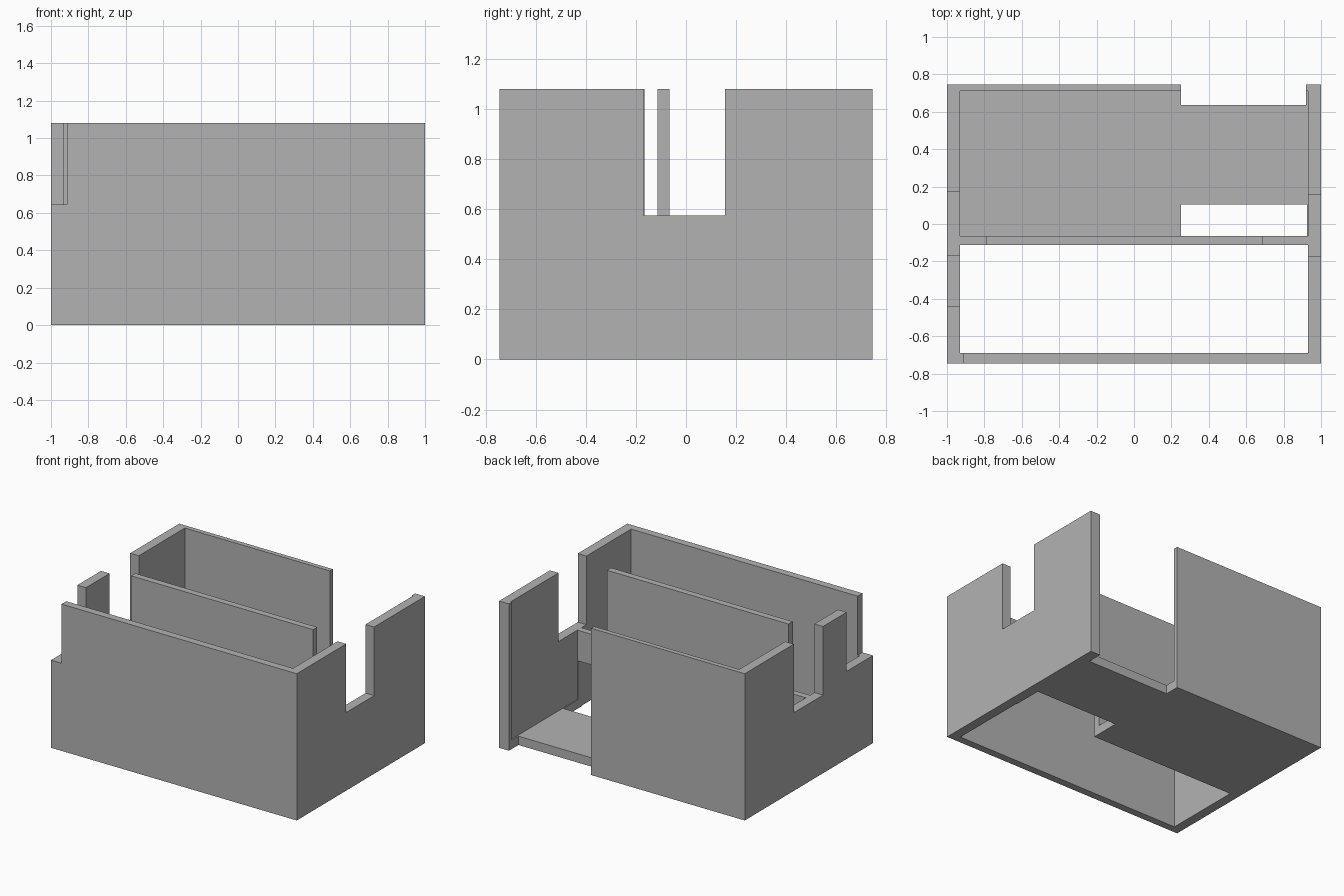
import bpy

if "Cube" in bpy.data.objects:
    bpy.data.objects.remove(bpy.data.objects["Cube"])

grey = bpy.data.materials.new("plain grey")
grey.use_nodes = True
color = (0.45, 0.45, 0.45, 1)
grey.diffuse_color = color
grey.node_tree.nodes["Principled BSDF"].inputs["Base Color"].default_value = color

LOW, HIGH = -0.2, 1.3      # beyond the bottom and the top
W, D, H = 1.0, 0.745, 1.08  # half width, half depth, height
INNER = 0.93               # inside face of the side walls
DIV_F, DIV_B = -0.113, -0.065  # front and back of the divider
FLOOR, SEAT = 0.065, 0.575
OUT = 1.2


def box(name, x, y, z):
    bpy.ops.mesh.primitive_cube_add(size=1, location=[sum(r) / 2 for r in (x, y, z)])
    ob = bpy.context.object
    ob.name = name
    ob.scale = [r[1] - r[0] for r in (x, y, z)]
    bpy.ops.object.transform_apply(location=True, rotation=False, scale=True)
    return ob


body = box("open_box", (-W, W), (-D, D), (0, H))
body.data.materials.append(grey)

cuts = {
    # compartments: the front one has no floor
    "front_bay": ((-INNER, INNER), (-0.69, DIV_F), (LOW, HIGH)),
    "rear_bay": ((-INNER, INNER), (DIV_B, 0.71), (FLOOR, HIGH)),
    # opening in the back wall, floor hole and passage under the divider
    "back_gap": ((0.25, 0.92), (0.635, OUT), (LOW, HIGH)),
    "floor_hole": ((0.25, 0.925), (-0.3, 0.105), (LOW, 0.35)),
    # notches in the side walls
    "right_notch": ((0.8, OUT), (-0.17, 0.155), (SEAT, HIGH)),
    "left_notch": ((-OUT, -0.85), (-0.165, 0.175), (SEAT, HIGH)),
    # lowered ends of the divider
    "divider_step_right": ((0.69, OUT), (-0.15, -0.03), (SEAT, HIGH)),
    "divider_step_left": ((-OUT, -0.79), (-0.15, -0.03), (SEAT, HIGH)),
    # lowered front corner
    "corner_step_side": ((-OUT, -0.915), (-OUT, -0.44), (0.645, HIGH)),
}

for name, ranges in cuts.items():
    cutter = box(name, *ranges)
    cutter.hide_render = True
    mod = body.modifiers.new(name, "BOOLEAN")
    mod.operation = "DIFFERENCE"
    mod.solver = "EXACT"
    mod.object = cutter
    bpy.context.view_layer.objects.active = body
    bpy.ops.object.modifier_apply(modifier=name)
    bpy.data.objects.remove(cutter)
